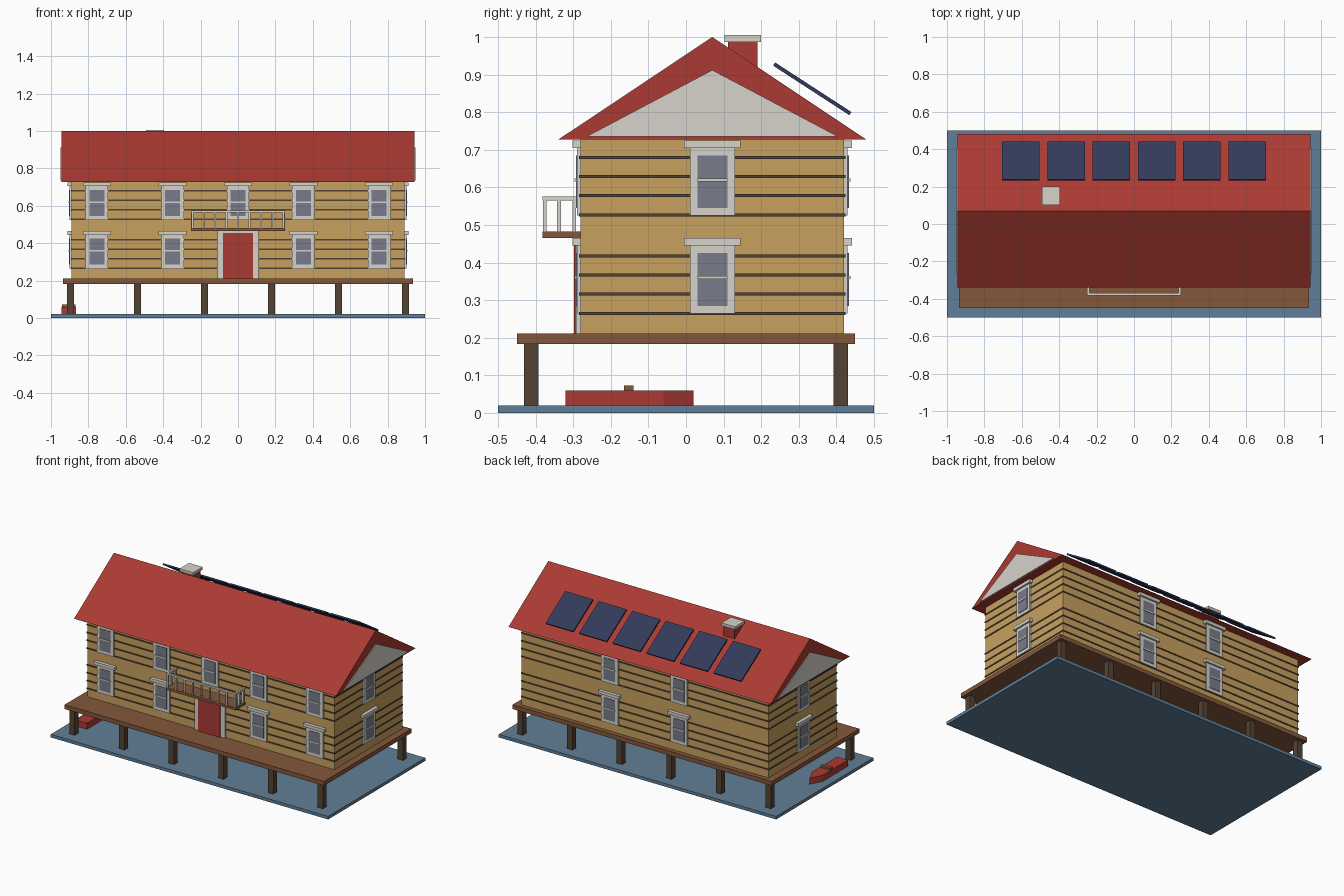
import bpy, math
from mathutils import Matrix, Vector

if "Cube" in bpy.data.objects:
    bpy.data.objects.remove(bpy.data.objects["Cube"])


def material(name, rgb):
    m = bpy.data.materials.new(name)
    lin = [((c / 255 + 0.055) / 1.055) ** 2.4 for c in rgb]
    m.diffuse_color = (*lin, 1)
    m.use_nodes = True
    m.node_tree.nodes["Principled BSDF"].inputs["Base Color"].default_value = m.diffuse_color
    return m


RED = material("barn red", (170, 58, 50))
WALL = material("honey timber", (200, 161, 95))
TRIM = material("off white trim", (214, 211, 203))
SEAM = material("dark log seam", (80, 66, 54))
DECK = material("deck brown", (132, 87, 58))
POST = material("post brown", (84, 67, 52))
GLASS = material("grey glass", (120, 124, 139))
SOLAR = material("solar navy", (50, 58, 90))
WATER = material("water blue", (97, 127, 152))


def mesh_object(name, verts, faces, mat, matrix=Matrix()):
    me = bpy.data.meshes.new(name)
    me.from_pydata([matrix @ Vector(v) for v in verts], [], faces)
    me.materials.append(mat)
    ob = bpy.data.objects.new(name, me)
    bpy.context.collection.objects.link(ob)
    return ob


def prism(name, outline, lo, hi, mat, axis="z", matrix=Matrix()):
    """Extrude a counter-clockwise outline: (y, z) along x, or (x, y) along z."""
    n = len(outline)
    place = (lambda p, t: (t, *p)) if axis == "x" else (lambda p, t: (*p, t))
    verts = [place(p, t) for t in (lo, hi) for p in outline]
    faces = [tuple(reversed(range(n))), tuple(range(n, 2 * n))]
    faces += [(i, (i + 1) % n, n + (i + 1) % n, n + i) for i in range(n)]
    return mesh_object(name, verts, faces, mat, matrix)


def box(name, x0, x1, y0, y1, z0, z1, mat, matrix=Matrix()):
    return prism(name, [(x0, y0), (x1, y0), (x1, y1), (x0, y1)], z0, z1, mat, "z", matrix)


def window(x, y, z, angle):
    """Sash window whose local -y axis points out of the wall; z is the sill."""
    m = Matrix.Translation((x, y, z)) @ Matrix.Rotation(angle, 4, "Z")
    box("window_frame", -.06, .06, -.010, .005, 0, .18, TRIM, m)
    box("window_glass", -.04, .04, -.013, .005, .02, .16, GLASS, m)
    box("window_bar", -.04, .04, -.017, .005, .091, .099, TRIM, m)
    box("window_header", -.075, .075, -.022, .005, .18, .20, TRIM, m)


# Water, stilts and deck
box("water", -1, 1, -.5, .5, 0, .02, WATER)
for i in range(6):
    px = -.895 + i * .358
    for py in (-.412, .412):
        box("stilt", px - .019, px + .019, py - .019, py + .019, .02, .185, POST)
box("deck", -.935, .935, -.45, .45, .183, .211, DECK)

# House body and log seams
box("house_walls", -.89, .89, -.28, .42, .211, .728, WALL)
for floor in (.265, .527):
    for k in range(4):
        z = floor + k * .051
        box("log_seam", -.894, .894, -.284, .424, z - .004, z + .004, SEAM)

# Roof and gable plates
prism("roof", [(-.34, .727), (.48, .727), (.07, 1.0)], -.944, .944, RED, "x")
for s in (-1, 1):
    a, b = sorted((s * .94, s * .95))
    prism("gable_plate", [(-.265, .735), (.405, .735), (.07, .912)], a, b, TRIM, "x")

# Windows on all four walls
for sill in (.265, .525):
    for wx in (-.755, -.35, .35, .755):
        window(wx, -.28, sill, 0)
    for wx in (-.25, .25):
        window(wx, .42, sill, math.pi)
    window(.89, .07, sill, math.pi / 2)
    window(-.89, .07, sill, -math.pi / 2)
window(0, -.28, .525, 0)

# Door
box("door_frame", -.11, .11, -.292, -.275, .211, .466, TRIM)
box("door", -.08, .08, -.298, -.275, .211, .455, RED)

# Balcony with railing
box("balcony_floor", -.25, .25, -.382, -.28, .465, .482, DECK)
box("front_rail", -.25, .25, -.382, -.370, .565, .576, TRIM)
for s in (-1, 1):
    a, b = sorted((s * .238, s * .25))
    box("side_rail", a, b, -.37, -.28, .565, .576, TRIM)
    for y in (-.338, -.297):
        box("side_baluster", a, b, y - .005, y + .005, .482, .565, TRIM)
for i in range(9):
    x = -.244 + i * .061
    box("front_baluster", x - .005, x + .005, -.381, -.371, .482, .565, TRIM)

# Chimney
box("chimney", -.484, -.404, .112, .190, .88, .988, RED)
box("chimney_cap", -.493, -.395, .102, .200, .987, 1.005, TRIM)

# Solar panels
for i in range(6):
    m = Matrix.Translation((-.605 + i * .242, .336, .862)) @ Matrix.Rotation(math.radians(-33), 4, "X")
    box("solar_panel", -.1, .1, -.121, .121, -.005, .005, SOLAR, m)

# Rowing boat with pointed bow
prism("boat_hull", [(-.945, -.32), (-.865, -.32), (-.865, -.06), (-.905, .02), (-.945, -.06)],
      .02, .06, RED)
box("boat_seat", -.94, -.87, -.165, -.140, .055, .073, DECK)
